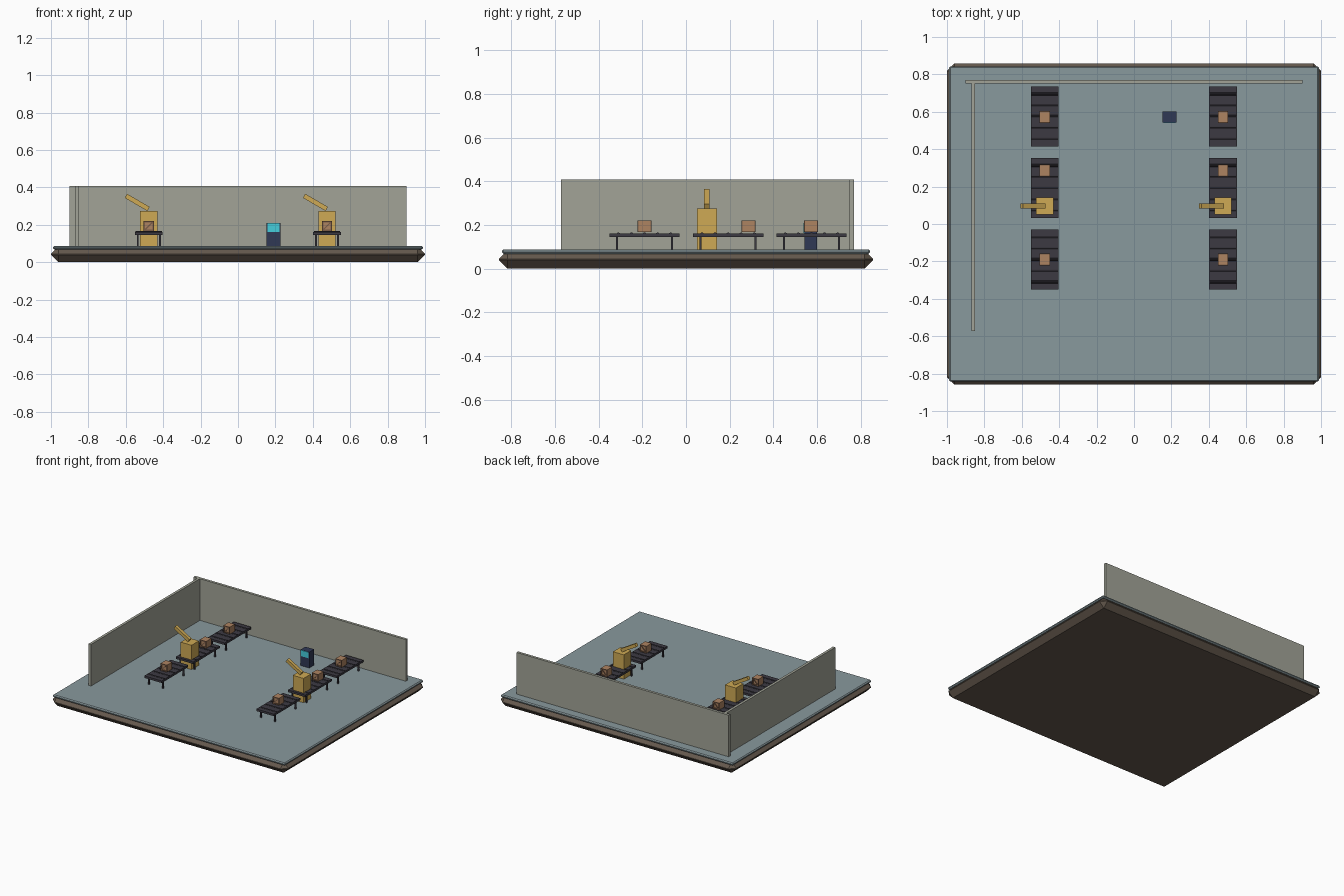
import bpy
from math import radians, atan2, pi

if "Cube" in bpy.data.objects:
    bpy.data.objects.remove(bpy.data.objects["Cube"])


def mat(name, rgb):
    m = bpy.data.materials.new(name)
    m.diffuse_color = (*rgb, 1)
    m.use_nodes = True
    m.node_tree.nodes["Principled BSDF"].inputs["Base Color"].default_value = m.diffuse_color
    return m


BROWN = mat("earth_brown", (0.13, 0.10, 0.075))
FLOOR = mat("floor_blue_grey", (0.25, 0.32, 0.34))
WALL = mat("wall_grey", (0.36, 0.37, 0.31))
DARK = mat("conveyor_dark", (0.045, 0.042, 0.055))
ROLL = mat("roller_dark", (0.03, 0.028, 0.036))
YELLOW = mat("robot_yellow", (0.62, 0.40, 0.09))
WOOD = mat("crate_wood", (0.42, 0.23, 0.12))
TRIM = mat("crate_trim", (0.20, 0.11, 0.065))
NAVY = mat("kiosk_navy", (0.03, 0.04, 0.09))
CYAN = mat("screen_cyan", (0.06, 0.62, 0.72))

G = 0.088  # floor level


def box(name, loc, size, material, rot=(0, 0, 0), bevel=0):
    bpy.ops.mesh.primitive_cube_add(size=1, location=loc, rotation=rot)
    o = bpy.context.object
    o.name = name
    o.scale = size
    bpy.ops.object.transform_apply(location=False, rotation=False, scale=True)
    o.data.materials.append(material)
    if bevel:
        b = o.modifiers.new("bevel", 'BEVEL')
        b.width = bevel
        b.segments = 1
    return o


def roller(name, loc, radius, length, material):
    bpy.ops.mesh.primitive_cylinder_add(vertices=8, radius=radius, depth=length,
                                        location=loc, rotation=(0, pi / 2, 0))
    o = bpy.context.object
    o.name = name
    o.data.materials.append(material)


def conveyor(x, y):
    box("conveyor_bed", (x, y, 0.154), (0.148, 0.322, 0.016), DARK)
    for i in range(-2, 3):
        roller("conveyor_roller", (x, y + i * 0.06, 0.157), 0.009, 0.14, ROLL)
    for sx in (-1, 1):
        for sy in (-1, 1):
            box("conveyor_leg", (x + sx * 0.059, y + sy * 0.126, (G + 0.148) / 2),
                (0.01, 0.01, 0.148 - G), DARK)


def crate(x, y):
    s, z, t = 0.054, 0.194, 0.008
    box("crate_body", (x, y, z), (s, s, s), WOOD)
    # framed and braced front and back faces
    for side in (-1, 1):
        fy = y + side * (s / 2 + 0.002)
        for e in (-1, 1):
            d = e * (s - t) / 2
            box("crate_rail", (x, fy, z + d), (s, 0.006, t), TRIM)
            box("crate_stile", (x + d, fy, z), (t, 0.006, s - 2 * t), TRIM)
        box("crate_brace", (x, fy, z), (0.052, 0.005, 0.007), TRIM,
            rot=(0, -radians(45), 0))


def robot(x, y):
    box("robot_column", (x, y, (G + 0.275) / 2), (0.092, 0.09, 0.275 - G), YELLOW)
    box("robot_arm", (x - 0.062, y, 0.32), (0.14, 0.025, 0.025), YELLOW,
        rot=(0, radians(30), 0))


# ground block, floor and walls
box("ground_block", (0, 0, 0.0415), (2.0, 1.714, 0.083), BROWN, bevel=0.039)
box("floor_slab", (0, 0, 0.078), (1.976, 1.686, 0.02), FLOOR, bevel=0.007)
box("back_wall", (0, 0.76, G + 0.16), (1.804, 0.02, 0.32), WALL)
box("left_wall", (-0.859, 0.093, G + 0.16), (0.02, 1.33, 0.32), WALL)

# two production lines
for x in (-0.477, 0.476):
    for y, cy in ((-0.19, -0.19), (0.193, 0.287), (0.575, 0.573)):
        conveyor(x, y)
        crate(x, cy)
    robot(x, 0.096)

# control kiosk
box("kiosk_body", (0.189, 0.572, (G + 0.21) / 2), (0.074, 0.058, 0.21 - G), NAVY)
box("kiosk_screen", (0.189, 0.542, 0.186), (0.064, 0.006, 0.046), CYAN)
